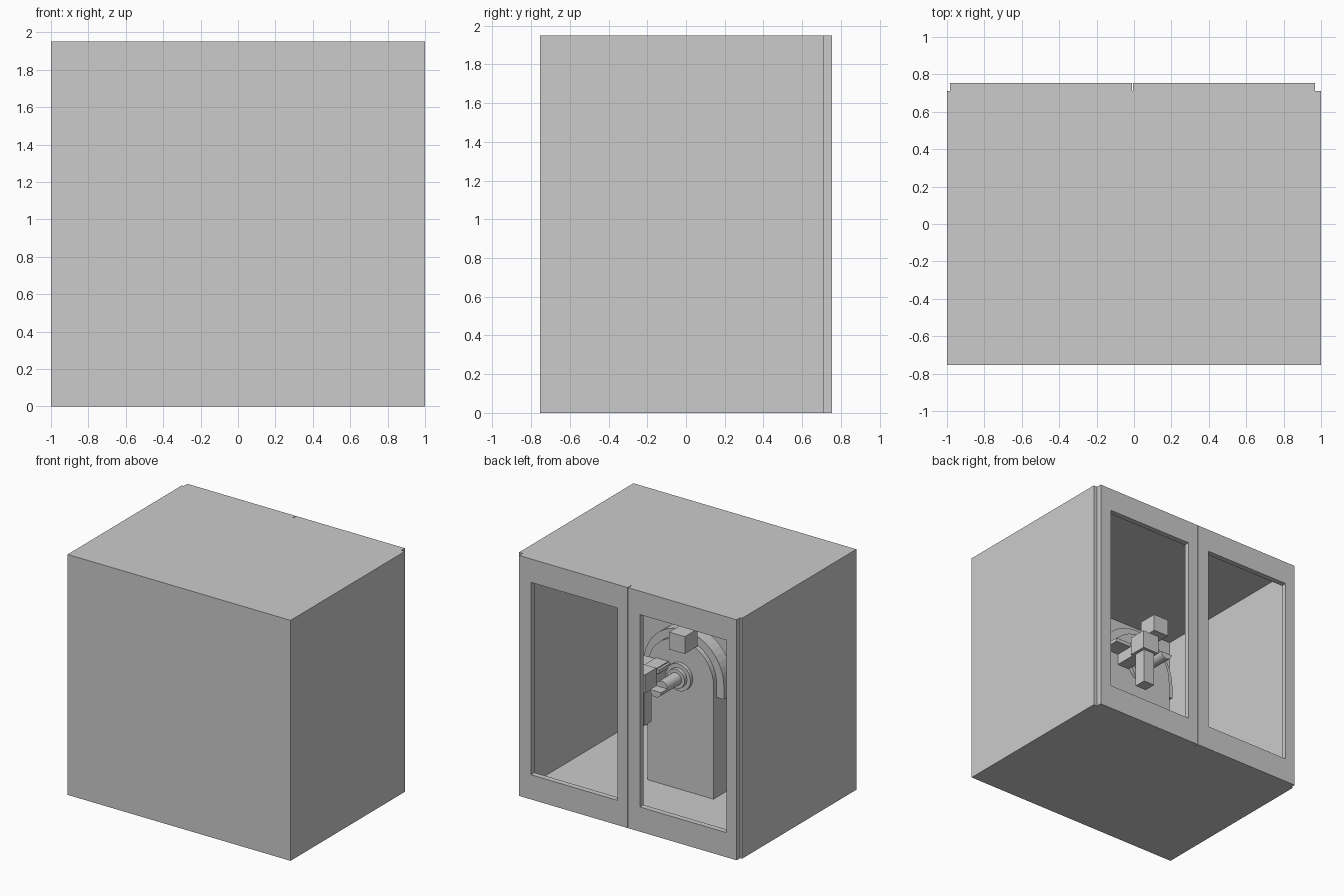
import bpy, bmesh
from math import pi, cos, sin

if "Cube" in bpy.data.objects:
    bpy.data.objects.remove(bpy.data.objects["Cube"])


def finish(name, bm):
    bmesh.ops.recalc_face_normals(bm, faces=bm.faces)
    me = bpy.data.meshes.new(name)
    bm.to_mesh(me)
    bm.free()
    ob = bpy.data.objects.new(name, me)
    bpy.context.collection.objects.link(ob)
    return ob


def extrude_y(bm, faces, depth):
    res = bmesh.ops.extrude_face_region(bm, geom=faces, use_keep_orig=True)
    moved = [g for g in res["geom"] if isinstance(g, bmesh.types.BMVert)]
    bmesh.ops.translate(bm, verts=moved, vec=(0, depth, 0))


def box_bm(x, y, z):
    bm = bmesh.new()
    bmesh.ops.create_cube(bm, size=1)
    for v in bm.verts:
        v.co = [r[0] if c < 0 else r[1] for c, r in zip(v.co, (x, y, z))]
    return bm


def box(name, x, y, z):
    return finish(name, box_bm(x, y, z))


def prism(name, pts, y0, y1):
    # closed xz outline pushed along y
    bm = bmesh.new()
    face = bm.faces.new([bm.verts.new((x, y0, z)) for x, z in pts])
    extrude_y(bm, [face], y1 - y0)
    return finish(name, bm)


def arc(r, cz, a0=0.0, a1=pi, n=24):
    return [(r * cos(a0 + (a1 - a0) * i / n), cz + r * sin(a0 + (a1 - a0) * i / n))
            for i in range(n + 1)]


def disc(name, r, y0, y1, n=32):
    return prism(name, arc(r, HUB_Z, 0, 2 * pi, n)[:-1], y0, y1)


HUB_Z = 0.97

# Cabinet shell, open at the back
bm = box_bm((-1, 1), (-0.755, 0.71), (0, 1.95))
bmesh.ops.delete(bm, geom=[f for f in bm.faces if f.calc_center_median().y > 0.7],
                 context='FACES_ONLY')
shell = finish("cabinet_shell", bm)
mod = shell.modifiers.new("walls", 'SOLIDIFY')
mod.thickness = 0.05
mod.offset = -1
mod.use_even_offset = True


# Doors with window openings
def door(name, x0):
    bm = bmesh.new()
    def loop(xa, xb, za, zb):
        return [bm.verts.new((x, 0.71, z))
                for x, z in ((xa, za), (xb, za), (xb, zb), (xa, zb))]
    outer = loop(x0, x0 + 0.973, 0, 1.95)
    inner = loop(x0 + 0.09, x0 + 0.868, 0.2, 1.76)
    faces = [bm.faces.new((outer[i], outer[(i + 1) % 4], inner[(i + 1) % 4], inner[i]))
             for i in range(4)]
    extrude_y(bm, faces, 0.045)
    finish(name, bm)


door("left_door", -0.983)
door("right_door", -0.005)

# Round-topped machine column and the guard rim around its top
prism("machine_column", arc(0.296, HUB_Z) + [(-0.296, 0.05), (0.296, 0.05)], -0.15, 0.07)
rim = ([(0.36, 0.86)] + arc(0.36, HUB_Z) + [(-0.36, 0.86), (-0.296, 0.86)]
       + arc(0.296, HUB_Z, pi, 0) + [(0.296, 0.86)])
prism("guard_rim", rim, -0.08, 0.03)

# Spindle: stepped flange, shaft, half-round tip
disc("spindle_flange", 0.11, 0.07, 0.10)
disc("spindle_collar", 0.078, 0.10, 0.13)
disc("spindle_shaft", 0.05, 0.13, 0.31)
prism("spindle_tip", arc(0.05, HUB_Z, pi, 2 * pi, 16), 0.31, 0.39)

# Sensor head on the column
box("sensor_head", (-0.15, -0.01), (0.07, 0.23), (1.25, 1.39))

# Tool carrier: side rail, reaching arm, head block, hanging tool bar
box("side_rail", (0.09, 0.36), (0.07, 0.22), (1.02, 1.05))
box("carrier_arm", (0.11, 0.22), (0.07, 0.27), (0.93, 1.06))
box("carrier_head", (0.09, 0.24), (0.25, 0.40), (0.93, 1.08))
box("tool_bar", (0.115, 0.215), (0.277, 0.377), (0.65, 0.93))
